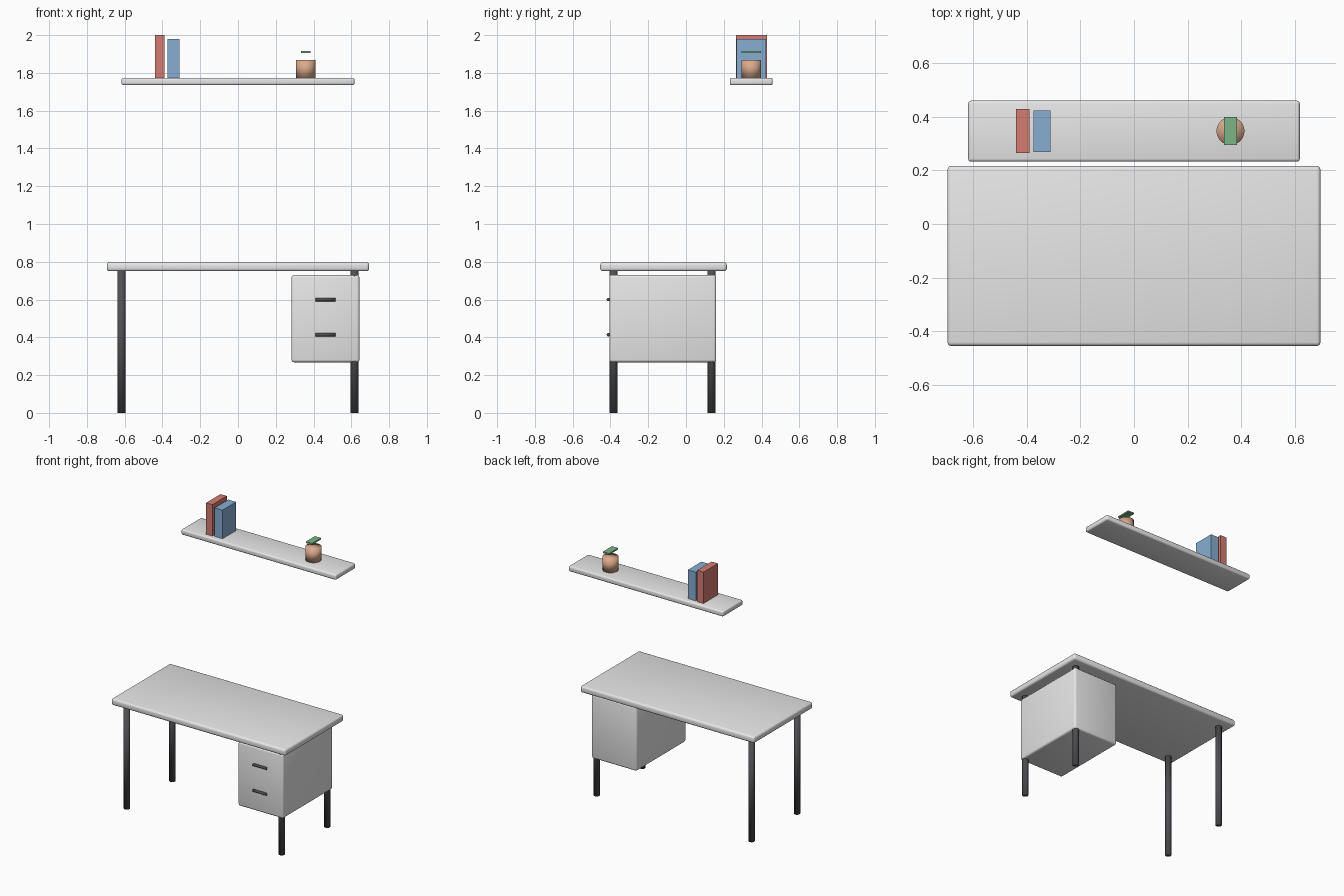
import bpy
import math

if "Cube" in bpy.data.objects:
    bpy.data.objects.remove(bpy.data.objects["Cube"])


def mat(name, r, g, b):
    m = bpy.data.materials.new(name)
    m.diffuse_color = (r, g, b, 1)
    m.use_nodes = True
    m.node_tree.nodes["Principled BSDF"].inputs["Base Color"].default_value = m.diffuse_color
    return m


GREY = mat("light grey", 0.8, 0.8, 0.8)
DARK = mat("dark metal", 0.08, 0.08, 0.09)
RED = mat("red", 0.65, 0.2, 0.17)
BLUE = mat("blue", 0.24, 0.42, 0.64)
CLAY = mat("clay", 0.7, 0.4, 0.26)
GREEN = mat("leaf green", 0.2, 0.46, 0.24)


def box(name, x, y, z, material, bevel=0):
    """Box from (min, max) ranges, optionally with rounded edges."""
    lo, hi = zip(x, y, z)
    bpy.ops.mesh.primitive_cube_add(size=1, location=[(a + b) / 2 for a, b in zip(lo, hi)])
    ob = bpy.context.object
    ob.name = name
    ob.scale = [b - a for a, b in zip(lo, hi)]
    bpy.ops.object.transform_apply(location=False, rotation=False, scale=True)
    ob.data.materials.append(material)
    if bevel:
        mod = ob.modifiers.new("rounded edges", 'BEVEL')
        mod.width = bevel
        mod.segments = 3
        bpy.ops.object.shade_smooth()
    return ob


def rod(name, loc, radius, length, material, rotation=(0, 0, 0)):
    bpy.ops.mesh.primitive_cylinder_add(vertices=32, radius=radius, depth=length,
                                        location=loc, rotation=rotation)
    ob = bpy.context.object
    ob.name = name
    ob.data.materials.append(material)
    bpy.ops.object.shade_smooth()
    return ob


# Desk
box("desk_top", (-0.694, 0.694), (-0.454, 0.216), (0.75, 0.797), GREY, 0.014)
for side, x in (("left", -0.617), ("right", 0.617)):
    for end, y in (("front", -0.383), ("back", 0.135)):
        rod(f"{end}_{side}_leg", (x, y, 0.378), 0.021, 0.756, DARK)

# Drawer unit with two handles
box("drawer_unit", (0.283, 0.643), (-0.406, 0.16), (0.268, 0.73), GREY, 0.014)
for name, z in (("upper_handle", 0.6), ("lower_handle", 0.414)):
    rod(name, (0.463, -0.411, z), 0.009, 0.108, DARK, (0, math.pi / 2, 0))

# Wall shelf
box("shelf", (-0.617, 0.617), (0.232, 0.459), (1.735, 1.774), GREY, 0.011)

# Books
box("red_book", (-0.439, -0.389), (0.264, 0.428), (1.773, 2.0), RED)
box("blue_book", (-0.374, -0.311), (0.268, 0.423), (1.773, 1.98), BLUE)

# Plant pot and leaf
rod("plant_pot", (0.359, 0.346, 1.821), 0.052, 0.096, CLAY)
box("leaf", (0.334, 0.384), (0.294, 0.398), (1.906, 1.916), GREEN)
